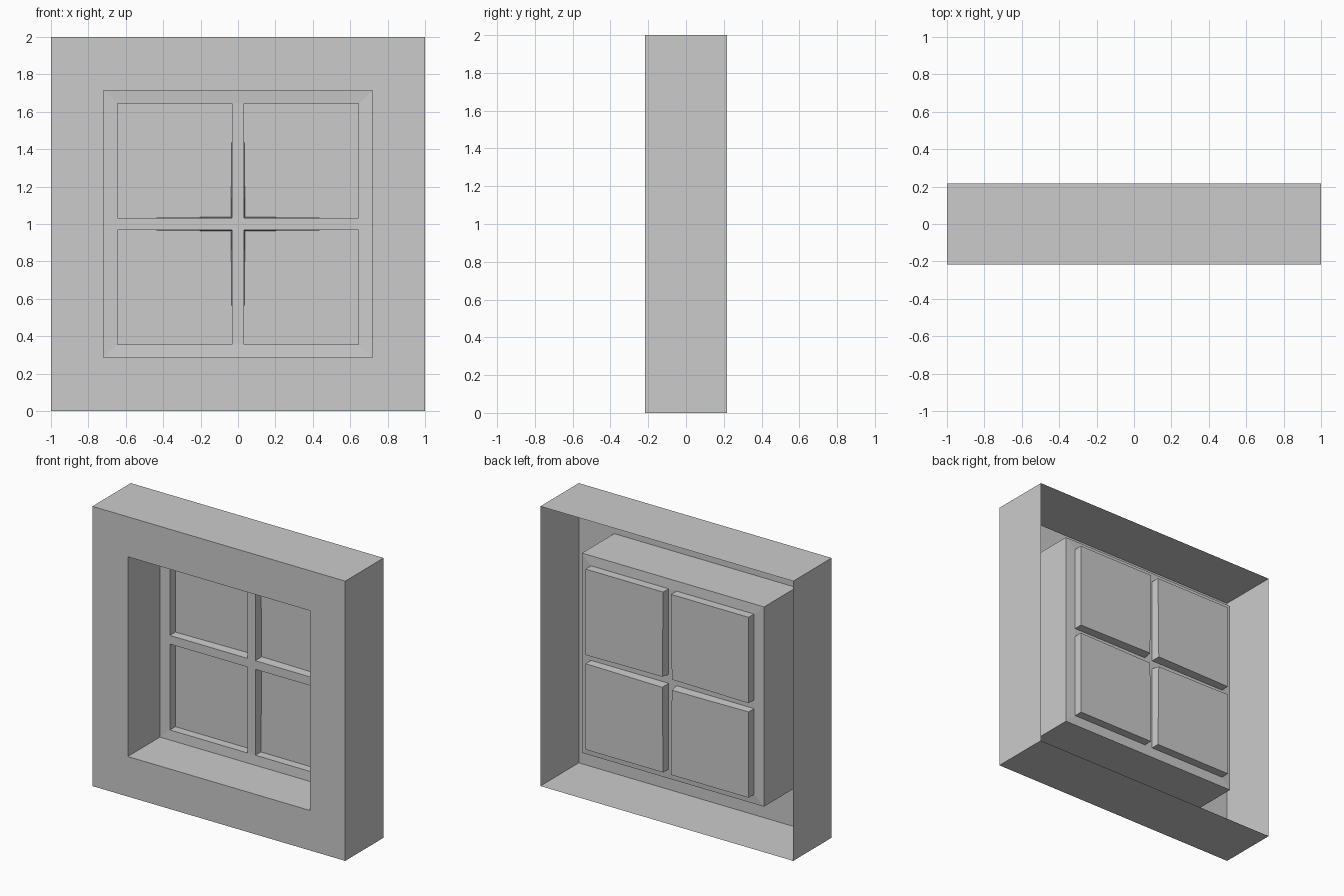
import bpy, bmesh

if "Cube" in bpy.data.objects:
    bpy.data.objects.remove(bpy.data.objects["Cube"])

D = 0.217           # half depth of the block
Y_SASH = 0.147      # outer edge of the sash face
Y_INNER = 0.152     # sash face around the panes
Y_PANE = 0.214      # recessed panes
CZ = 1.0            # centre height


def make(name, build):
    bm = bmesh.new()
    build(bm)
    bmesh.ops.remove_doubles(bm, verts=bm.verts, dist=1e-4)
    bmesh.ops.recalc_face_normals(bm, faces=bm.faces)
    # open shell: turn the front so it faces outwards (-y)
    front = min(bm.faces, key=lambda f: f.calc_center_median().y + abs(f.normal.y) * -0.01)
    if front.normal.y > 0:
        bmesh.ops.reverse_faces(bm, faces=bm.faces)
    me = bpy.data.meshes.new(name)
    bm.to_mesh(me)
    bm.free()
    ob = bpy.data.objects.new(name, me)
    bpy.context.collection.objects.link(ob)
    return ob


def loop(bm, pts, y):
    return [bm.verts.new((x, y, CZ + z)) for x, z in pts]


def rect(hx, hz):
    return [(-hx, -hz), (hx, -hz), (hx, hz), (-hx, hz)]


def bridge(bm, a, b):
    for i in range(4):
        j = (i + 1) % 4
        bm.faces.new((a[i], a[j], b[j], b[i]))


# Wall block: open-backed outer shell, front face and window reveal
def wall(bm):
    rings = [loop(bm, rect(hx, hz), y) for hx, hz, y in (
        (1, 1, D), (1, 1, -D), (0.72, 0.714, -D), (0.72, 0.714, Y_SASH))]
    for a, b in zip(rings, rings[1:]):
        bridge(bm, a, b)


# Sash: flat border and glazing bars with four recessed panes
def sash(bm):
    edge = loop(bm, rect(0.72, 0.714), Y_SASH)
    border = loop(bm, rect(0.645, 0.645), Y_INNER)
    bridge(bm, edge, border)
    a, b = 0.031, 0.645
    # glazing bars: centre square plus four arms
    for x0, x1, z0, z1 in ((-a, a, -a, a), (-b, -a, -a, a), (a, b, -a, a),
                           (-a, a, a, b), (-a, a, -b, -a)):
        bm.faces.new(loop(bm, [(x0, z0), (x1, z0), (x1, z1), (x0, z1)], Y_INNER))
    # pane pockets, inner corner slightly drawn in
    for sx in (-1, 1):
        for sz in (-1, 1):
            def corner(c):
                return [(sx * x, sz * z) for x, z in ((a, b), (b, b), (b, a), (c, c))]
            rim = loop(bm, corner(a), Y_INNER)
            pane = loop(bm, corner(0.038), Y_PANE)
            bridge(bm, rim, pane)
            bm.faces.new(pane)


make("wall_block", wall)
make("window_sash", sash)
